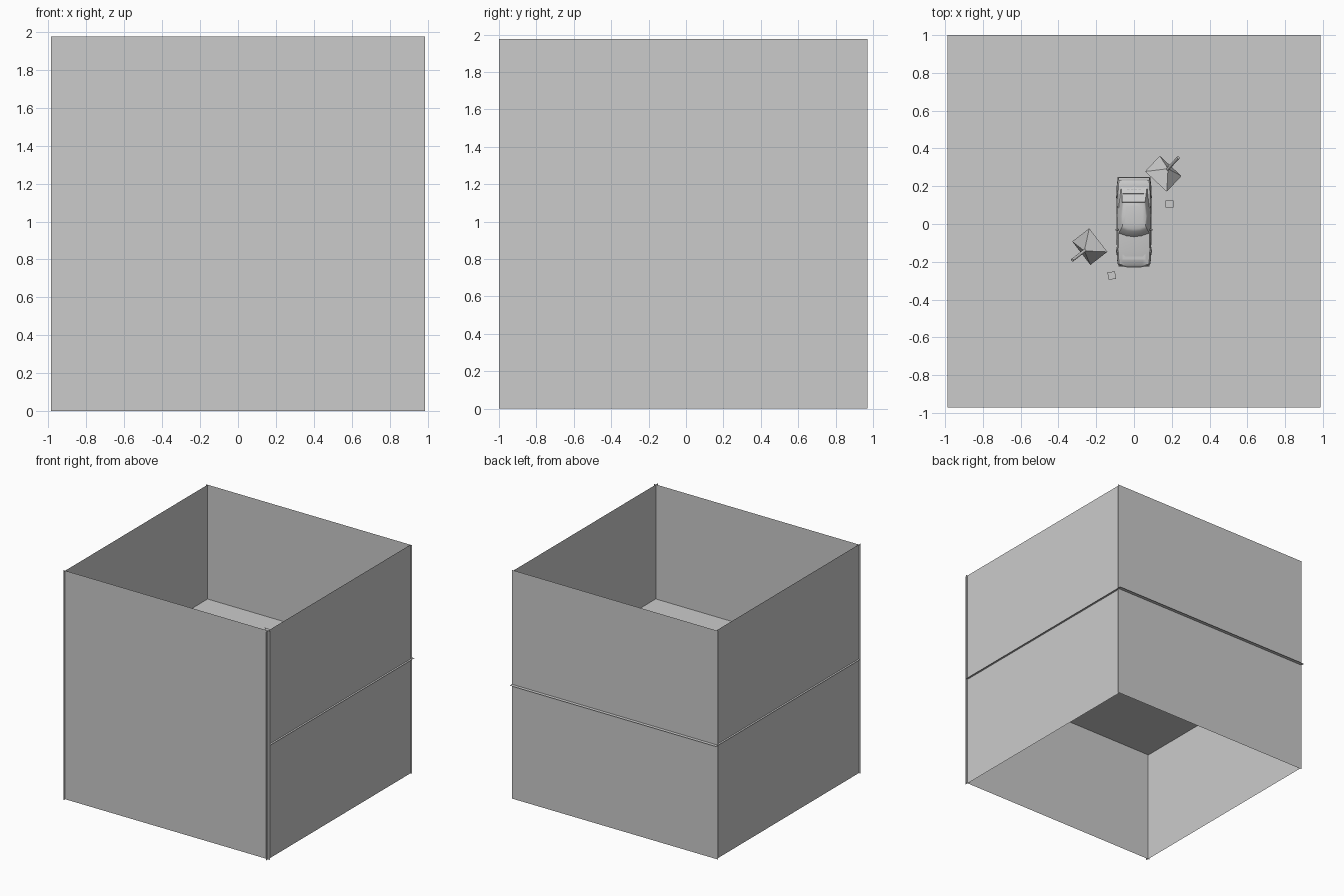
import bpy, bmesh, math
from mathutils import Matrix, Vector

if "Cube" in bpy.data.objects:
    bpy.data.objects.remove(bpy.data.objects["Cube"])

F = 0.988          # height of the studio floor, halfway up the walls
H = 1.976


def finish(name, bm, smooth=False, bevel=0):
    bmesh.ops.recalc_face_normals(bm, faces=bm.faces)
    me = bpy.data.meshes.new(name)
    bm.to_mesh(me)
    bm.free()
    ob = bpy.data.objects.new(name, me)
    bpy.context.collection.objects.link(ob)
    bpy.context.view_layer.objects.active = ob
    ob.select_set(True)
    if bevel:
        m = ob.modifiers.new("bevel", 'BEVEL')
        m.width, m.segments = bevel, 2
        bpy.ops.object.modifier_apply(modifier=m.name)
    if smooth:
        bpy.ops.object.shade_smooth_by_angle(angle=math.radians(35))
    ob.select_set(False)
    return ob


def sheet(name, pts):
    bm = bmesh.new()
    bm.faces.new([bm.verts.new(p) for p in pts])
    return finish(name, bm)


def box(name, c, size, rot=0, bevel=0):
    bm = bmesh.new()
    bmesh.ops.create_cube(bm, size=1, matrix=Matrix.Translation(c) @ Matrix.Rotation(rot, 4, 'Z')
                          @ Matrix.Diagonal((*size, 1)))
    return finish(name, bm, bevel > 0, bevel)


def loft(name, rings, smooth=True, bevel=0):
    bm = bmesh.new()
    vr = [[bm.verts.new(p) for p in r] for r in rings]
    n = len(vr[0])
    for a, b in zip(vr, vr[1:]):
        for i in range(n):
            bm.faces.new((a[i], a[(i + 1) % n], b[(i + 1) % n], b[i]))
    bm.faces.new(vr[0])
    bm.faces.new(vr[-1])
    return finish(name, bm, smooth, bevel)


def cyl(name, c, r, depth, rot=None, seg=24):
    bm = bmesh.new()
    m = Matrix.Translation(c) @ (rot or Matrix.Rotation(math.pi / 2, 4, 'Y'))
    bmesh.ops.create_cone(bm, cap_ends=True, segments=seg, radius1=r, radius2=r, depth=depth, matrix=m)
    return finish(name, bm, True)


# Room: four thin overlapping walls and a floor sheet at mid height
for s, n in ((-1, "left"), (1, "right")):
    x = s * 0.97
    sheet(n + "_wall", [(x, -1, 0), (x, 0.97, 0), (x, 0.97, H), (x, -1, H)])
for y, n in ((-0.975, "front"), (0.97, "back")):
    sheet(n + "_wall", [(-0.987, y, 0), (0.987, y, 0), (0.987, y, H), (-0.987, y, H)])
sheet("floor", [(-0.987, -0.972, F), (0.987, -0.972, F), (0.987, 1, F), (-0.987, 1, F)])

# Car body: cross-sections (y, half width, sill height, deck height)
stations = [(-0.222, .076, .030, .056), (-0.212, .086, .022, .066), (-0.18, .091, .018, .073),
            (-0.14, .093, .018, .078), (-0.07, .091, .018, .084), (0.03, .091, .018, .086),
            (0.13, .094, .018, .088), (0.2, .092, .020, .088), (0.238, .087, .026, .085),
            (0.247, .082, .034, .078)]
rings = []
for y, w, lo, hi in stations:
    half = [(.85 * w, lo), (w * .97, lo + .006), (w, (lo + hi) / 2), (w * .97, hi - .012),
            (w * .9, hi - .003), (w * .5, hi + .001)]
    # bow the nose towards the middle
    bow = lambda x: y - (.008 * (1 - (x / w) ** 2) if y < -.2 else 0)
    rings.append([(x, bow(x), F + z) for x, z in half] + [(-x, bow(x), F + z) for x, z in reversed(half)])
body = loft("car_body", rings)

# Wheel arches and wheels
for y in (-0.143, 0.145):
    cut = cyl("arch_cutter", (0, y, F + .033), .039, .3)
    cut.hide_render = True
    m = body.modifiers.new("arch", 'BOOLEAN')
    m.object, m.operation, m.solver = cut, 'DIFFERENCE', 'EXACT'
    bpy.context.view_layer.objects.active = body
    bpy.ops.object.modifier_apply(modifier=m.name)
    bpy.data.objects.remove(cut)
    box("inner_chassis", (0, y, F + .05), (.12, .09, .05))
    for s in (-1, 1):
        cyl("tyre", (s * .078, y, F + .033), .033, .026)
        cyl("rim", (s * .079, y, F + .033), .021, .028, seg=16)
        cyl("hub", (s * .080, y, F + .033), .007, .029, seg=12)


# Cabin: stacked outlines with a curved windscreen and sloping tail
def outline(front, back, w, z, bulge, wb):
    return [(wb, back, z), (w, (front + back) / 2, z), (w * .97, front + bulge, z), (w * .5, front + bulge * .25, z),
            (0, front, z), (-w * .5, front + bulge * .25, z), (-w * .97, front + bulge, z),
            (-w, (front + back) / 2, z), (-wb, back, z), (0, back + .004, z)]


loft("cabin", [outline(-.070, .205, .084, F + .082, .022, .070),
               outline(-.040, .125, .069, F + .122, .016, .060),
               outline(-.026, .106, .063, F + .128, .014, .055),
               outline(0, .09, .045, F + .131, .010, .040)])

# Rear window frame lying on the sloping tail
slope = Matrix.Translation((-.003, .139, F + .117)) @ Matrix.Rotation(-.46, 4, 'X')
for c, sz in (((0, .025, 0), (.12, .004, .004)), ((0, -.025, 0), (.12, .004, .004)),
              ((.058, 0, 0), (.004, .05, .004)), ((-.058, 0, 0), (.004, .05, .004))):
    box("rear_window_frame", (0, 0, 0), sz).matrix_world = slope @ Matrix.Translation(c)

# Trim: bumpers, tail lip, lamps, mirrors, vents, sills
box("front_bumper", (0, -.217, F + .036), (.166, .018, .018), bevel=.004)
box("rear_bumper", (0, .243, F + .042), (.176, .014, .022), bevel=.004)
box("tail_lip", (0, .238, F + .089), (.164, .018, .006), bevel=.002)
box("grille", (0, -.224, F + .053), (.08, .010, .010))
for i in range(4):
    box("deck_vent", (-.03 + i * .02, .182, F + .092), (.014, .004, .008))
for s in (-1, 1):
    box("headlamp", (s * .058, -.215, F + .055), (.028, .012, .014), bevel=.002)
    box("tail_lamp", (s * .056, .246, F + .066), (.042, .006, .014))
    box("mirror", (s * .090, -.03, F + .095), (.014, .009, .010), bevel=.002)
    box("sill", (s * .087, 0, F + .022), (.012, .20, .012), bevel=.002)
    box("door_handle", (s * .091, .045, F + .068), (.003, .018, .004))

# Softbox lamps aimed down at the car: pyramid shade plus rear lamp tube
for cx, cy, dx, dy in ((.155, .266, -.68, -.73), (-.234, -.12, .79, .61)):
    k = .69 / math.hypot(dx, dy)
    aim = Vector((dx * k, dy * k, -.724))
    rot = aim.to_track_quat('-Z', 'Y').to_matrix().to_4x4()
    centre = Vector((cx, cy, F + .24))
    bm = bmesh.new()
    bmesh.ops.create_cone(bm, cap_ends=True, segments=4, radius1=.111, radius2=.006, depth=.05,
                          matrix=Matrix.Translation(centre - aim * .025) @ rot @ Matrix.Rotation(math.pi / 4, 4, 'Z'))
    finish("softbox", bm)
    cyl("lamp_tube", centre - aim * .107, .008, .125, rot, 12)

# Small blocks on the floor beside the car
box("floor_block", (.188, .106, F + .02), (.04, .036, .04))
box("floor_block", (-.118, -.273, F + .02), (.04, .04, .04), rot=.12)
